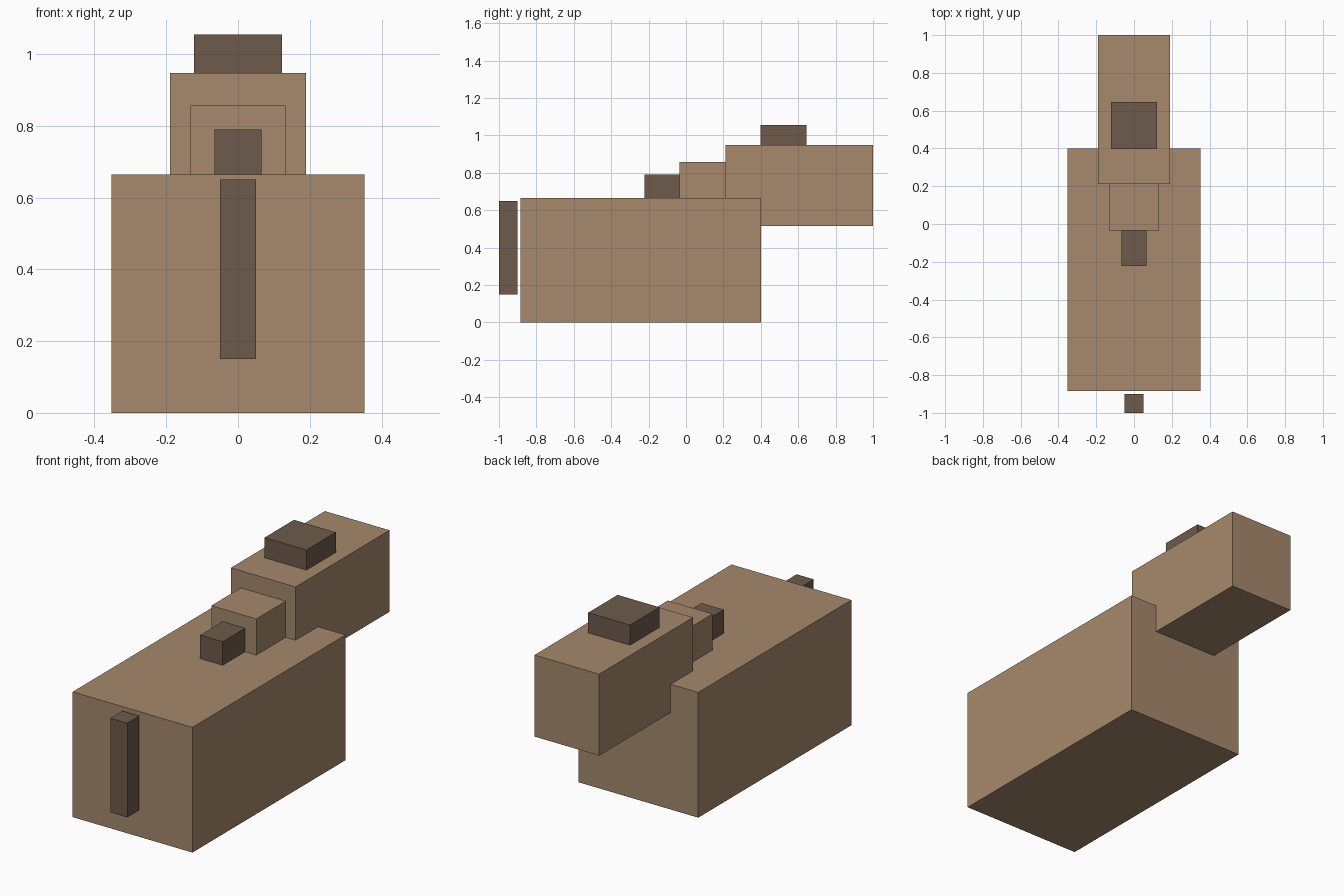
import bpy
import bmesh
from mathutils import Vector

cube = bpy.data.objects.get("Cube")
if cube:
    bpy.data.objects.remove(cube, do_unlink=True)


def make_material(name, color):
    mat = bpy.data.materials.new(name)
    mat.use_nodes = True
    mat.diffuse_color = (*color, 1)
    mat.node_tree.nodes["Principled BSDF"].inputs["Base Color"].default_value = (*color, 1)
    return mat


tan = make_material("tan fur", (0.38, 0.25, 0.15))
brown = make_material("dark brown", (0.155, 0.104, 0.07))


def box(name, half_width, y_range, z_range, mat):
    """Box centred on x = 0, spanning the given y and z ranges."""
    (y0, y1), (z0, z1) = y_range, z_range
    bm = bmesh.new()
    bmesh.ops.create_cube(bm, size=1)
    bmesh.ops.scale(bm, vec=Vector((2 * half_width, y1 - y0, z1 - z0)), verts=bm.verts)
    mesh = bpy.data.meshes.new(name)
    bm.to_mesh(mesh)
    bm.free()
    mesh.materials.append(mat)
    obj = bpy.data.objects.new(name, mesh)
    obj.location = (0, (y0 + y1) / 2, (z0 + z1) / 2)
    bpy.context.collection.objects.link(obj)
    return obj


# Body and the separate upright tail in front of it
box("body", 0.352, (-0.885, 0.4), (0, 0.665), tan)
box("tail", 0.05, (-1, -0.9), (0.15, 0.65), brown)

# Head overhanging the back of the body, with a raised crest
box("head", 0.19, (0.212, 1), (0.515, 0.948), tan)
box("crest", 0.123, (0.398, 0.645), (0.948, 1.055), brown)

# Muzzle and nose resting on the body
box("muzzle", 0.132, (-0.035, 0.212), (0.6, 0.857), tan)
box("nose", 0.066, (-0.223, -0.035), (0.64, 0.79), brown)
